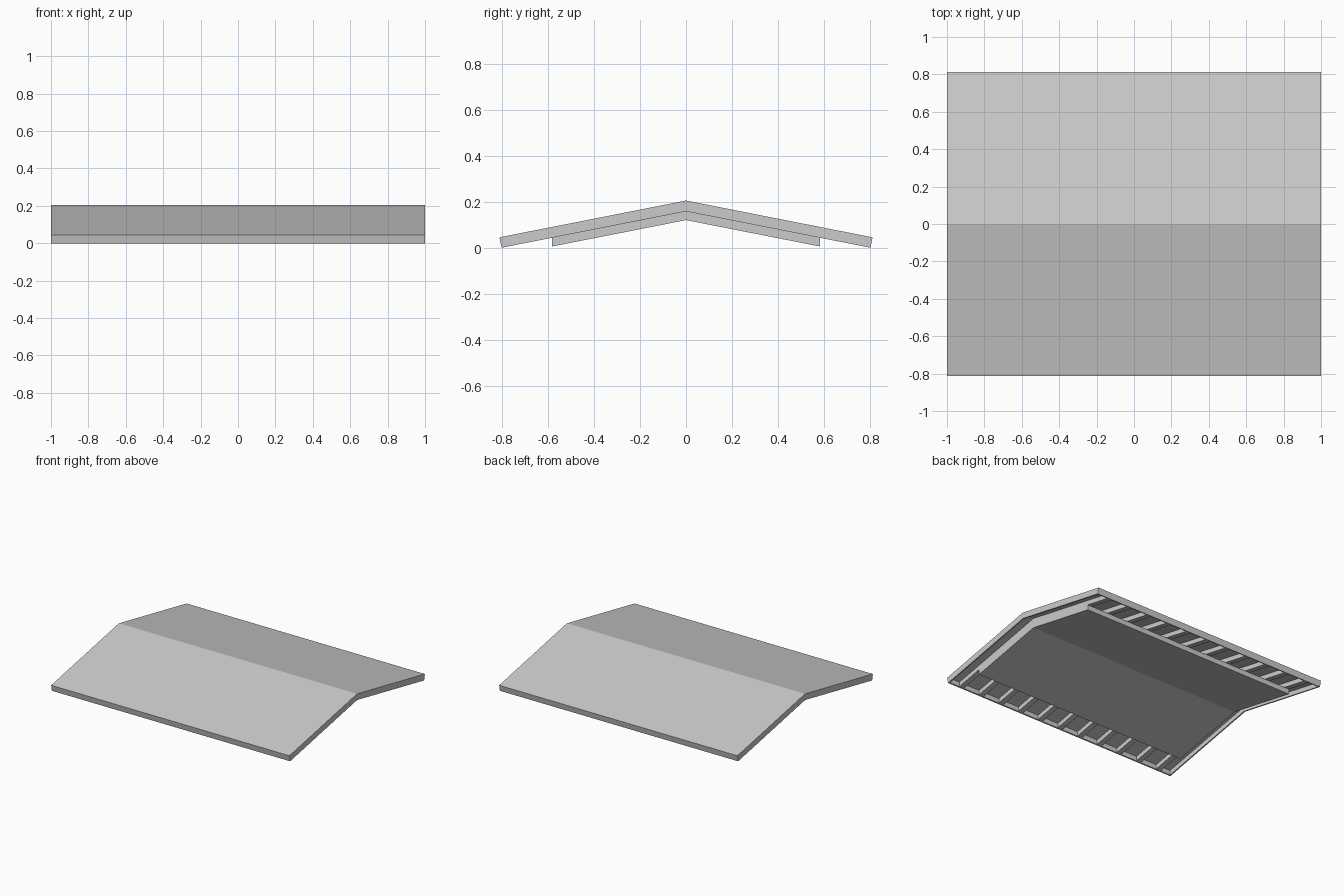
import bpy
import bmesh
from mathutils import Vector

cube = bpy.data.objects.get("Cube")
if cube:
    bpy.data.objects.remove(cube, do_unlink=True)

SLOPE = 0.197          # fall per unit of run
UNDERSIDE = 0.158      # ridge height of the shell's lower edge
RECESS = 0.035         # depth of the hollow under the roof
RIM = 0.01             # thickness of the edge boards

grey = bpy.data.materials.new("roof_grey")
grey.use_nodes = True
colour = (0.6, 0.6, 0.6, 1)
grey.diffuse_color = colour
grey.node_tree.nodes["Principled BSDF"].inputs["Base Color"].default_value = colour


def gable_mesh(x_mid, length, top, bottom, top_half, bottom_half):
    """Chevron profile in the YZ plane, extruded along X."""
    def slope_line(ridge, half):
        return [(y, ridge - abs(y) * SLOPE) for y in (-half, 0, half)]
    outline = slope_line(top, top_half) + slope_line(bottom, bottom_half)[::-1]
    bm = bmesh.new()
    ends = [[bm.verts.new((x_mid + s * length / 2, y, z)) for y, z in outline]
            for s in (-1, 1)]
    n = len(outline)
    for i in range(n):
        j = (i + 1) % n
        bm.faces.new((ends[0][i], ends[0][j], ends[1][j], ends[1][i]))
    # each end is two quads meeting at the ridge
    for e in ends:
        bm.faces.new((e[0], e[1], e[4], e[5]))
        bm.faces.new((e[1], e[2], e[3], e[4]))
    bmesh.ops.recalc_face_normals(bm, faces=bm.faces)
    return bm


def finish(bm, name):
    mesh = bpy.data.meshes.new(name)
    bm.to_mesh(mesh)
    bm.free()
    mesh.materials.append(grey)
    obj = bpy.data.objects.new(name, mesh)
    bpy.context.collection.objects.link(obj)
    return obj


# Roof shell, hollowed from below to leave a rim all round
shell = gable_mesh(0, 2, 0.205, UNDERSIDE, 0.812, 0.803)
under = [f for f in shell.faces if f.normal.z < -0.9]
bmesh.ops.inset_region(shell, faces=under, thickness=RIM, use_even_offset=True)
raised = bmesh.ops.extrude_face_region(shell, geom=under)["geom"]
bmesh.ops.delete(shell, geom=under, context="FACES")
bmesh.ops.translate(shell, vec=Vector((0, 0, RECESS)),
                    verts=[v for v in raised if isinstance(v, bmesh.types.BMVert)])
bmesh.ops.recalc_face_normals(shell, faces=shell.faces)
finish(shell, "roof_shell")

# Rafters running over the ridge from eave to eave
COUNT = 11
for i in range(COUNT):
    x = -0.885 + i * 1.77 / (COUNT - 1)
    rafter = gable_mesh(x, 0.04, UNDERSIDE + RECESS + 0.003, UNDERSIDE + 0.001, 0.797, 0.797)
    finish(rafter, f"rafter_{i + 1}")

# Ceiling panel fixed under the rafters
finish(gable_mesh(0, 1.81, UNDERSIDE + 0.001, 0.12, 0.583, 0.583), "ceiling_panel")
